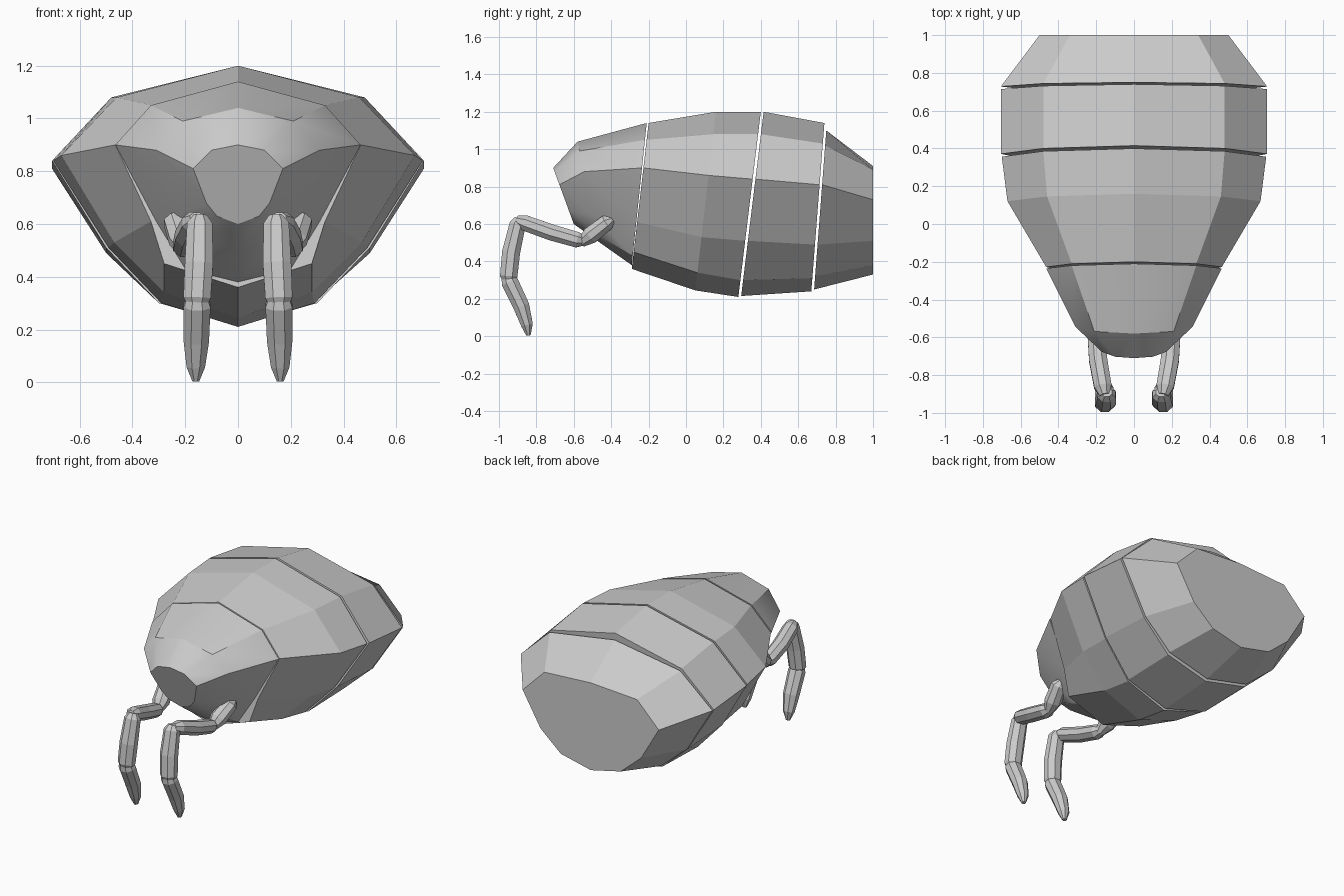
import bpy, bmesh, math
from mathutils import Vector

if "Cube" in bpy.data.objects:
    bpy.data.objects.remove(bpy.data.objects["Cube"])


def make_object(name, rings):
    """Skin a list of closed rings and cap both ends."""
    bm = bmesh.new()
    vr = [[bm.verts.new(p) for p in r] for r in rings]
    n = len(vr[0])
    for a, b in zip(vr, vr[1:]):
        for i in range(n):
            j = (i + 1) % n
            bm.faces.new((a[i], a[j], b[j], b[i]))
    bm.faces.new(vr[0])
    bm.faces.new(vr[-1])
    bmesh.ops.recalc_face_normals(bm, faces=bm.faces)
    me = bpy.data.meshes.new(name)
    bm.to_mesh(me)
    bm.free()
    ob = bpy.data.objects.new(name, me)
    bpy.context.collection.objects.link(ob)
    return ob


def ring(y_top, y_bot, half):
    """Mirror a half section (top to bottom) and lean it from y_top to y_bot."""
    zt, zb = half[0][1], half[-1][1]
    full = half + [(-x, z) for x, z in half[-2:0:-1]]
    return [(x, y_bot + (y_top - y_bot) * (z - zb) / (zt - zb), z) for x, z in full]


def tube(name, path, sides=8):
    """Faceted limb segment through (x, y, z, radius) points."""
    pts = [Vector(p[:3]) for p in path]
    rings = []
    for i, p in enumerate(pts):
        d = (pts[min(i + 1, len(pts) - 1)] - pts[max(i - 1, 0)]).normalized()
        u = (Vector((1, 0, 0)) - d * d.x).normalized()
        v = d.cross(u)
        r = path[i][3]
        rings.append([p + r * (math.cos(a) * u + 0.9 * math.sin(a) * v)
                      for a in (2 * math.pi * (k + 0.5) / sides for k in range(sides))])
    return make_object(name, rings)


# head, softly shaded
head = make_object("head", [
    ring(-0.71, -0.60, [(0, .90), (.10, .88), (.17, .81), (.12, .68), (.08, .63), (0, .60)]),
    ring(-0.58, -0.46, [(0, 1.04), (.21, .99), (.31, .88), (.22, .64), (.14, .54), (0, .50)]),
    ring(-0.21, -0.29, [(0, 1.14), (.33, 1.05), (.465, .90), (.31, .61), (.20, .43), (0, .38)]),
])
bpy.ops.object.select_all(action='DESELECT')
head.select_set(True)
bpy.context.view_layer.objects.active = head
bpy.ops.object.shade_smooth_by_angle(angle=math.radians(30))

# front body shell
make_object("front_body_segment", [
    ring(-0.20, -0.29, [(0, 1.14), (.33, 1.05), (.465, .90), (.33, .61), (.28, .45), (0, .36)]),
    ring(0.16, 0.05, [(0, 1.20), (.46, 1.08), (.67, .86), (.47, .53), (.28, .34), (0, .245)]),
    ring(0.40, 0.28, [(0, 1.20), (.48, 1.08), (.70, .84), (.49, .51), (.29, .30), (0, .21)]),
])

# middle body shell
make_object("middle_body_segment", [
    ring(0.415, 0.295, [(0, 1.20), (.48, 1.08), (.705, .84), (.50, .51), (.30, .30), (0, .215)]),
    ring(0.74, 0.67, [(0, 1.14), (.48, 1.03), (.705, .81), (.50, .49), (.30, .31), (0, .24)]),
])

# rear body shell
make_object("rear_body_segment", [
    ring(0.75, 0.685, [(0, 1.10), (.48, 1.02), (.705, .81), (.50, .49), (.30, .32), (0, .25)]),
    ring(1.0, 1.0, [(0, .91), (.34, .89), (.50, .73), (.37, .51), (.22, .38), (0, .33)]),
])

# jointed front legs
segments = {
    "hip": [(.24, -.39, .625, .022), (.235, -.42, .61, .05), (.21, -.51, .54, .055), (.20, -.56, .50, .03)],
    "upper_leg": [(.20, -.54, .51, .03), (.20, -.58, .515, .05), (.19, -.72, .555, .052),
                  (.165, -.86, .605, .05), (.155, -.905, .62, .03)],
    "lower_leg": [(.145, -.89, .63, .03), (.145, -.90, .60, .052), (.148, -.935, .45, .058),
                  (.155, -.948, .32, .056), (.155, -.945, .29, .04)],
    "foot": [(.155, -.955, .33, .04), (.155, -.942, .29, .055), (.158, -.88, .16, .052),
             (.16, -.85, .06, .038), (.16, -.842, .004, .014)],
}
for side, s in (("right", 1), ("left", -1)):
    for part, path in segments.items():
        tube(f"{side}_{part}", [(s * x, y, z, r) for x, y, z, r in path])
